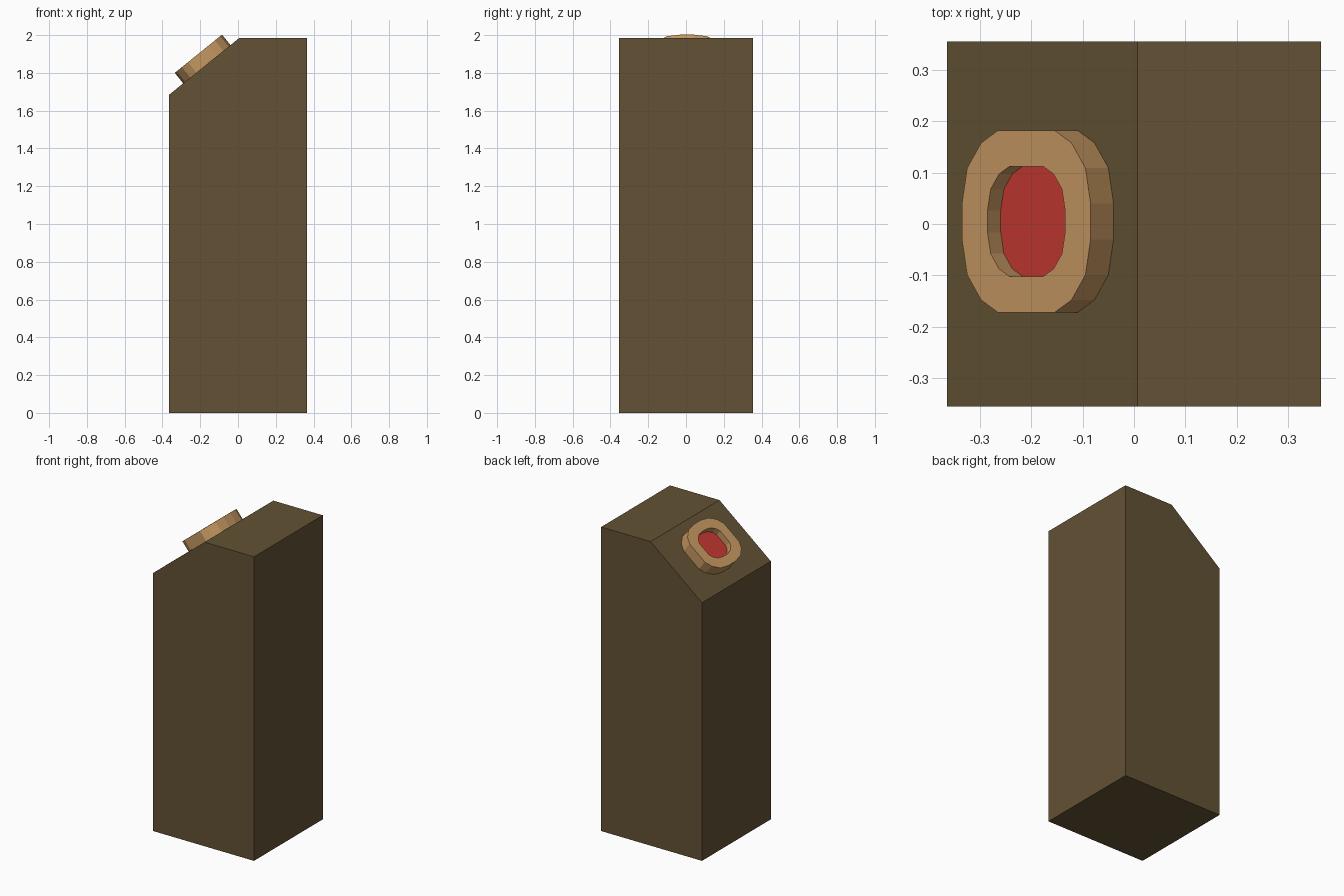
import bpy
from mathutils import Vector

if "Cube" in bpy.data.objects:
    bpy.data.objects.remove(bpy.data.objects["Cube"])


def material(name, color):
    m = bpy.data.materials.new(name)
    m.diffuse_color = (*color, 1)
    m.use_nodes = True
    m.node_tree.nodes["Principled BSDF"].inputs["Base Color"].default_value = m.diffuse_color
    return m


def add_mesh(name, verts, faces, mat):
    me = bpy.data.meshes.new(name)
    me.from_pydata(verts, [], faces)
    me.materials.append(mat)
    ob = bpy.data.objects.new(name, me)
    bpy.context.collection.objects.link(ob)
    return ob


brown = material("brown", (0.125, 0.085, 0.035))
tan = material("tan", (0.56, 0.31, 0.12))
red = material("red", (0.55, 0.04, 0.03))

# Pedestal: side profile with a sloped top, extruded along y
profile = [(-0.364, 0), (0.364, 0), (0.364, 1.985), (0.007, 1.985), (-0.364, 1.685)]
n = len(profile)
verts = [(x, y, z) for y in (-0.355, 0.355) for x, z in profile]
faces = [tuple(range(n)), tuple(range(2 * n - 1, n - 1, -1))]
faces += [(i, i + n, (i + 1) % n + n, (i + 1) % n) for i in range(n)]
add_mesh("pedestal", verts, faces, brown)

# Frame of the sloped face
along = Vector((0.371, 0, 0.3)).normalized()
across = Vector((0, 1, 0))
up = along.cross(across)
centre = Vector((-0.165, 0.005, 1.846))

# Rounded 16-sided outline mirrored from one quadrant
quad = [(0.161, 0.035), (0.148, 0.104), (0.113, 0.153), (0.071, 0.177)]
outline = quad + [(-u, v) for u, v in reversed(quad)]
outline += [(-u, -v) for u, v in outline]


def loop(scale, height):
    return [centre + along * u * scale + across * v * scale + up * height
            for u, v in outline]


# Button collar: outer wall, rim and recess wall
s = len(outline)
verts = loop(1, 0) + loop(1, 0.071) + loop(0.603, 0.071) + loop(0.603, 0.03)
faces = [(r * s + i, r * s + (i + 1) % s, (r + 1) * s + (i + 1) % s, (r + 1) * s + i)
         for r in range(3) for i in range(s)]
add_mesh("button_collar", verts, faces, tan)

# Button set in the recess
add_mesh("button", loop(0.603, 0.03), [tuple(range(s))], red)
